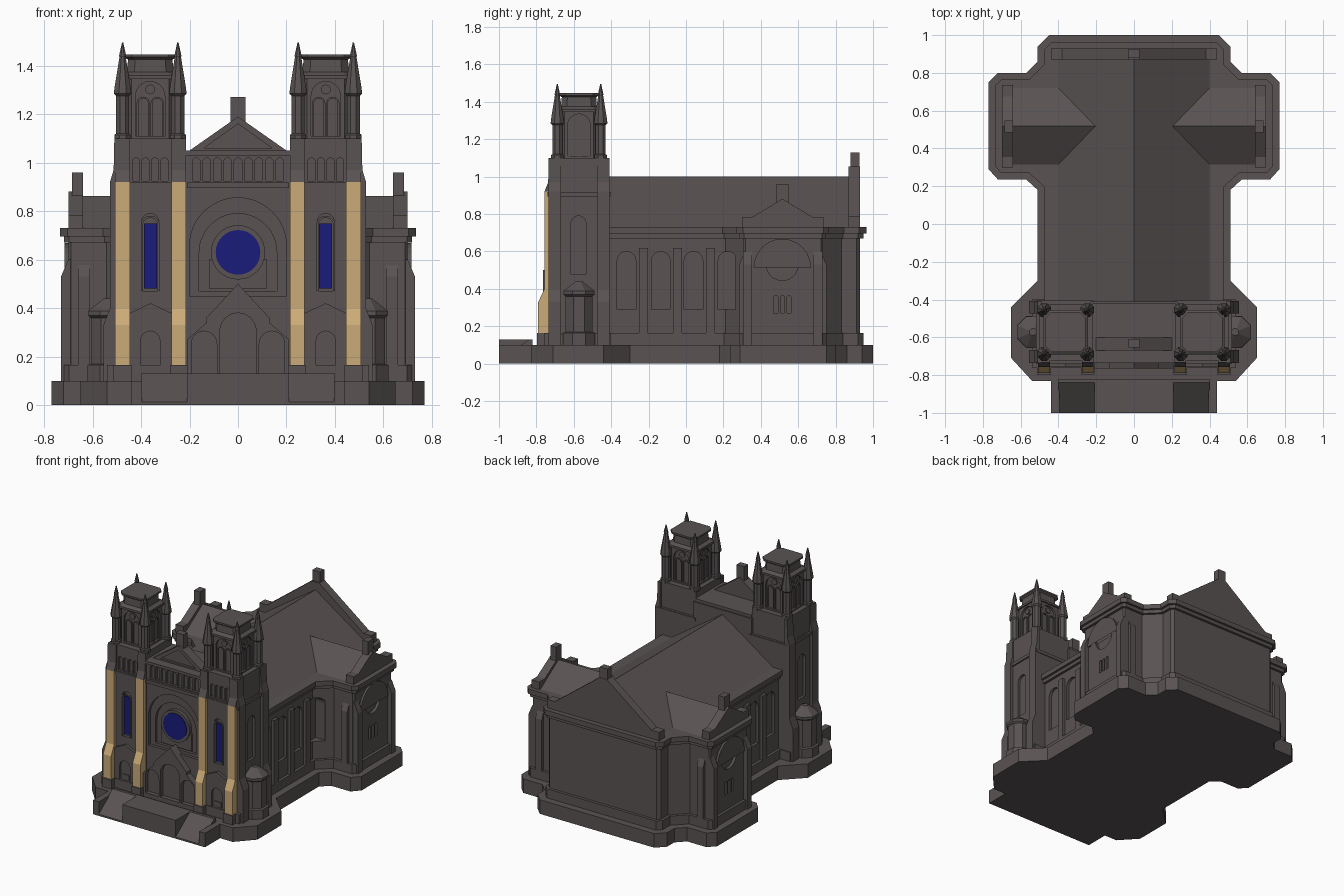
import bpy, bmesh, math
from mathutils import Vector

if "Cube" in bpy.data.objects:
    bpy.data.objects.remove(bpy.data.objects["Cube"])


def mat(name, r, g, b):
    m = bpy.data.materials.new(name)
    m.diffuse_color = (r, g, b, 1)
    m.use_nodes = True
    m.node_tree.nodes["Principled BSDF"].inputs["Base Color"].default_value = m.diffuse_color
    return m


STONE = mat("stone", .10, .086, .085)
TAN = mat("tan_stone", .60, .41, .19)
BLUE = mat("blue_glass", .01, .012, .20)


def mirror(ob):
    ob.modifiers.new("mirror", 'MIRROR').use_mirror_merge = False
    return ob


def make(name, bm, m=STONE, mir=False):
    bmesh.ops.recalc_face_normals(bm, faces=bm.faces)
    me = bpy.data.meshes.new(name)
    bm.to_mesh(me)
    bm.free()
    me.materials.append(m)
    ob = bpy.data.objects.new(name, me)
    bpy.context.collection.objects.link(ob)
    return mirror(ob) if mir else ob


def loft(name, loops, m=STONE, mir=False):
    bm = bmesh.new()
    rings = [[bm.verts.new(p) for p in lp] for lp in loops]
    n = len(rings[0])
    for a, b in zip(rings, rings[1:]):
        for i in range(n):
            j = (i + 1) % n
            bm.faces.new((a[i], a[j], b[j], b[i]))
    bm.faces.new(rings[0])
    bm.faces.new(rings[-1])
    return make(name, bm, m, mir)


def prism(name, pts, axis, a, b, m=STONE, mir=False):
    f = {'x': lambda p, t: (t, p[0], p[1]), 'y': lambda p, t: (p[0], t, p[1]),
         'z': lambda p, t: (p[0], p[1], t)}[axis]
    return loft(name, [[f(p, t) for p in pts] for t in (a, b)], m, mir)


def rect(a, b, c, d):
    return [(a, c), (b, c), (b, d), (a, d)]


def box(name, x0, x1, y0, y1, z0, z1, m=STONE, mir=False):
    return prism(name, rect(x0, x1, y0, y1), 'z', z0, z1, m, mir)


def lathe(name, cx, cy, sections, n=8, mir=True):
    return loft(name, [[(cx + r * math.cos(math.tau * (i + .5) / n),
                         cy + r * math.sin(math.tau * (i + .5) / n), z) for i in range(n)]
                       for r, z in sections], STONE, mir)


def arch(c, w, z0, z1, n=12):
    r = w / 2
    return [(c + r, z0)] + [(c + r * math.cos(math.pi * i / n), z1 - r + r * math.sin(math.pi * i / n))
                            for i in range(n + 1)] + [(c - r, z0)]


def band(c, w, z0, z1, t):
    return arch(c, w + 2 * t, z0, z1 + t) + arch(c, w, z0, z1)[::-1]


def circle(cx, cz, r, n=32):
    return [(cx + r * math.cos(math.tau * i / n), cz + r * math.sin(math.tau * i / n)) for i in range(n)]


def cut(ob, pts, axis, a, b, mir=False):
    c = prism(ob.name + "_cutter", pts, axis, a, b, STONE, mir)
    c.hide_render = True
    c.display_type = 'WIRE'
    md = ob.modifiers.new("cut", 'BOOLEAN')
    md.operation = 'DIFFERENCE'
    md.solver = 'EXACT'
    md.object = c


def outline(half, d):
    """Symmetric floor plan from its right half, inset by d."""
    pts = [Vector(p) for p in half] + [Vector((-x, y)) for x, y in reversed(half)]
    out = []
    for i, p in enumerate(pts):
        u = (p - pts[i - 1]).normalized()
        v = (pts[(i + 1) % len(pts)] - p).normalized()
        nu, nv = Vector((u.y, -u.x)), Vector((v.y, -v.x))
        out.append(p + (nu + nv) * (d / (1 + nu.dot(nv))))
    return out


# Floor plan: plinth, walls, base course and cornice
plan = [(.45, 1), (.51, .94), (.51, .86), (.57, .80), (.72, .80), (.77, .75), (.77, .29),
        (.72, .235), (.57, .235), (.51, .18), (.51, -.30)]
prism("plinth", outline(plan + [(.65, -.44), (.65, -.71), (.54, -.83), (.44, -.83)], 0), 'z', 0, .1)
church = plan + [(.51, -.55)]
walls = prism("nave_walls", outline(church, .07), 'z', .08, .70)
prism("base_course", outline(church, .05), 'z', .09, .165)
prism("cornice_lower", outline(church, .052), 'z', .67, .695)
prism("cornice_upper", outline(church, .036), 'z', .695, .73)

# Nave windows and pilasters
for y in (-.318, -.135, .04, .222):
    cut(walls, arch(y, .10, .29, .60), 'x', .42, .50, True)
for y in (-.228, -.045, .132):
    box("nave_pilaster", .43, .46, y - .024, y + .024, .1, .62, mir=True)

# Transept ends: rose, lancets, hood arch, buttresses
cut(walls, circle(.515, .53, .085), 'x', .68, .8, True)
for y in (.48, .515, .55):
    cut(walls, arch(y, .022, .27, .365, 6), 'x', .68, .8, True)
prism("transept_hood", band(.515, .27, .52, .65, .018), 'x', .69, .715, mir=True)
for y in (.33, .705):
    prism("transept_buttress", [(.69, .1), (.73, .1), (.73, .53), (.70, .60), (.69, .60)],
          'y', y - .024, y + .024, mir=True)
for y0, y1 in ((.31, .285), (.725, .75)):
    prism("transept_side_buttress", [(y0, .1), (y1, .1), (y1, .53), (y0, .59)], 'x', .61, .66, mir=True)

# Roofs and gable parapets
prism("nave_roof", [(-.40, .73), (.40, .73), (0, 1.0)], 'y', -.42, .89)
prism("transept_roof", [(.315, .73), (.72, .73), (.518, .862)], 'x', -.66, .66)
prism("transept_gable", [(.30, .72), (.30, .785), (.355, .785), (.515, .882), (.675, .785),
                         (.735, .785), (.735, .72)], 'x', .64, .70, mir=True)
box("transept_finial", .64, .685, .485, .547, .86, .96, mir=True)
prism("back_gable", [(-.44, .72), (-.44, .79), (-.38, .79), (-.03, 1.055), (.03, 1.055), (.38, .79),
                     (.44, .79), (.44, .72)], 'y', .87, .93)
box("back_finial", -.03, .03, .88, .927, 1.03, 1.13)

# Front centre block with arcade and recessed arch
front = box("front_wall", -.23, .23, -.72, -.41, .1, 1.03)
cut(front, arch(0, .40, .45, .855, 24), 'y', -.8, -.70)
cut(front, arch(0, .32, .47, .79, 24), 'y', -.8, -.68)
for i in range(-4, 5):
    cut(front, arch(i * .043, .032, .925, 1.02, 8), 'y', -.8, -.70)
box("front_cornice", -.22, .22, -.735, -.42, 1.03, 1.05)
box("front_string_course", -.21, .21, -.735, -.70, .895, .918)
gable = prism("front_gable", [(-.20, 1.05), (.20, 1.05), (0, 1.19)], 'y', -.67, -.60)
cut(gable, [(-.14, 1.06), (.14, 1.06), (0, 1.16)], 'y', -.7, -.655)
box("front_finial", -.03, .03, -.655, -.61, 1.16, 1.27)
prism("rose_frame", circle(0, .63, .112), 'y', -.705, -.67)
prism("rose_window", circle(0, .63, .092), 'y', -.710, -.67, BLUE)
box("rose_base", -.12, .12, -.695, -.67, .48, .60)

# Central portal
portal = prism("portal", [(-.21, .1), (.21, .1), (.21, .27), (.13, .34), (.13, .36), (0, .50),
                          (-.13, .36), (-.13, .34), (-.21, .27)], 'y', -.765, -.70)
cut(portal, arch(0, .15, .13, .38), 'y', -.9, -.735)
for x in (-.14, .14):
    cut(portal, arch(x, .105, .13, .305), 'y', -.9, -.735)

# Porch: landing, ramps and cheeks
box("porch_landing", -.21, .21, -1, -.82, 0, .13)
prism("porch_ramp", [(-1, 0), (-1, .012), (-.84, .13), (-.82, .13), (-.82, 0)], 'x', .20, .40, mir=True)
box("porch_cheek", .395, .44, -1, -.82, 0, .1, mir=True)

# Towers
CX, CY = .362, -.572
tower = box("tower_lower", .215, .508, -.735, -.41, .09, .92)
cut(tower, arch(CX, .072, .47, .79), 'y', -.8, -.715)
cut(tower, arch(-.575, .08, .48, .79), 'x', .49, .6)
mirror(tower)
prism("tower_lancet_frame", band(CX, .06, .47, .772, .009), 'y', -.742, -.71, mir=True)
box("tower_lancet", .335, .387, -.722, -.70, .48, .75, BLUE, True)
upper = box("tower_upper", .220, .503, -.722, -.425, .92, 1.10)
for i in (-1.5, -.5, .5, 1.5):
    cut(upper, arch(CX + i * .039, .03, .925, 1.02, 8), 'y', -.8, -.705)
mirror(upper)
box("tower_string_course", .214, .518, -.74, -.405, .895, .918, mir=True)
box("tower_base_course", .215, .54, -.76, -.40, .09, .165, mir=True)
hood = prism("tower_door_hood", [(.275, .1), (.445, .1), (.445, .38), (CX, .42), (.275, .38)],
             'y', -.755, -.72)
cut(hood, arch(CX, .08, .12, .305), 'y', -.9, -.74)
mirror(hood)
box("tower_door", .336, .388, -.745, -.73, .12, .205, mir=True)

# Tower buttresses: tan fronts, dark bases, tops and side strips
for x0, x1 in ((.215, .275), (.445, .508)):
    prism("front_buttress", [(-.73, .165), (-.79, .165), (-.79, .33), (-.757, .40), (-.757, .92),
                             (-.73, .92)], 'x', x0, x1, TAN, True)
    box("front_buttress_base", x0 - .006, x1 + .006, -.797, -.73, .09, .165, mir=True)
    prism("front_buttress_top", [(-.71, .92), (-.757, .92), (-.737, .97), (-.733, 1.1), (-.71, 1.1)],
          'x', x0, x1, mir=True)
for y0, y1 in ((-.735, -.668), (-.475, -.408)):
    prism("side_buttress", [(.49, .1), (.555, .1), (.555, .33), (.528, .40), (.528, .92), (.513, .97),
                            (.510, 1.1), (.49, 1.1)], 'y', y0, y1, mir=True)

# Stair turret beside each tower
lathe("stair_turret", .535, -.572, [(.092, .09), (.092, .165), (.078, .17), (.078, .36), (.09, .37),
                                    (.09, .388), (.02, .44)])


# Belfries
def octa(h, c):
    return [(CX + a * sx, CY + b * sy) for sx, sy, sw in ((1, 1, 0), (-1, 1, 1), (-1, -1, 0), (1, -1, 1))
            for a, b in (((h, h - c), (h - c, h)) if not sw else ((h - c, h), (h, h - c)))]


belfry = prism("belfry", octa(.108, .03), 'z', 1.09, 1.35)
for c, ax, mid in ((CX, 'y', CY), (CY, 'x', CX)):
    for s in (-1, 1):
        a, b = mid + s * .093, mid + s * .2
        cut(belfry, arch(c, .12, 1.11, 1.335), ax, a, b)
mirror(belfry)
for s in (-1, 1):
    for k in (-.029, .029):
        prism("belfry_lancet_frame", band(CX + k, .04, 1.11, 1.265, .007), 'y',
              CY + s * .09, CY + s * .101, mir=True)
        prism("belfry_side_lancet_frame", band(CY + k, .04, 1.11, 1.265, .007), 'x',
              CX + s * .09, CX + s * .101, mir=True)
    prism("belfry_oculus", circle(CX, 1.302, .02, 16), 'y', CY + s * .09, CY + s * .101, mir=True)
    prism("belfry_side_oculus", circle(CY, 1.302, .02, 16), 'x', CX + s * .09, CX + s * .101, mir=True)
loft("belfry_cap", [[(x, y, z) for x, y in octa(h, .03)] for h, z in
                    ((.118, 1.345), (.118, 1.36), (.095, 1.375), (.092, 1.425), (.106, 1.435),
                     (.106, 1.447))], mir=True)
for sx in (-1, 1):
    for sy in (-1, 1):
        lathe("corner_pinnacle", CX + sx * .114, CY + sy * .116,
              [(.036, 1.09), (.036, 1.115), (.029, 1.12), (.029, 1.275), (.039, 1.285),
               (.036, 1.31), (.014, 1.435), (.016, 1.44), (.003, 1.495)])
